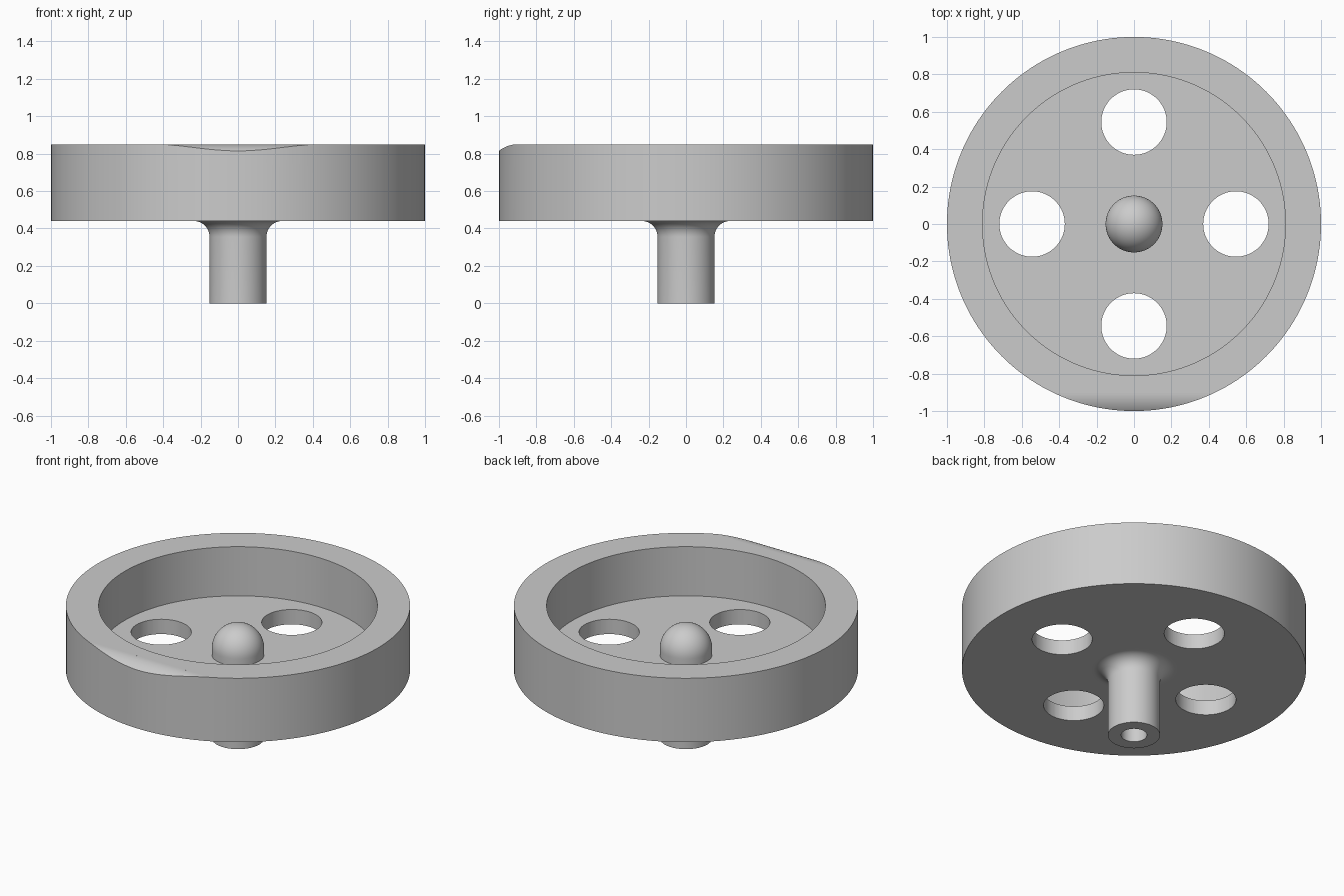
import bpy, bmesh, math
from mathutils import Matrix, Vector

old = bpy.data.objects.get("Cube")
if old:
    bpy.data.objects.remove(old, do_unlink=True)

SEGMENTS = 160
BASE, FLOOR, TOP = 0.44, 0.535, 0.85   # disc underside, cup floor, rim
STEM, BORE, CUP = 0.152, 0.075, 0.81   # radii
FILLET = 0.085
DOME_Z = 0.578

grey = bpy.data.materials.new("plain grey")
grey.use_nodes = True
colour = (0.6, 0.6, 0.6, 1)
grey.diffuse_color = colour
grey.node_tree.nodes["Principled BSDF"].inputs["Base Color"].default_value = colour


def arc(cx, cz, r, start, end, steps):
    """Points on an arc, angles in degrees."""
    angles = [math.radians(start + (end - start) * i / steps) for i in range(steps + 1)]
    return [(cx + r * math.cos(a), cz + r * math.sin(a)) for a in angles]


def finish(bm, name):
    bmesh.ops.recalc_face_normals(bm, faces=bm.faces)
    mesh = bpy.data.meshes.new(name)
    bm.to_mesh(mesh)
    bm.free()
    ob = bpy.data.objects.new(name, mesh)
    bpy.context.collection.objects.link(ob)
    mesh.materials.append(grey)
    return ob


def lathe(profile, name):
    bm = bmesh.new()
    verts = [bm.verts.new((r, 0, z)) for r, z in profile]
    edges = [bm.edges.new(pair) for pair in zip(verts, verts[1:])]
    bmesh.ops.spin(bm, geom=verts + edges, cent=(0, 0, 0), axis=(0, 0, 1),
                   angle=math.tau, steps=SEGMENTS, use_duplicate=False)
    bmesh.ops.remove_doubles(bm, verts=bm.verts, dist=0.0001)
    return finish(bm, name)


def cut(target, cutter):
    cutter.hide_render = True
    mod = target.modifiers.new("cut", 'BOOLEAN')
    mod.operation = 'DIFFERENCE'
    mod.solver = 'EXACT'
    mod.object = cutter
    bpy.context.view_layer.objects.active = target
    bpy.ops.object.modifier_apply(modifier=mod.name)
    bpy.data.objects.remove(cutter, do_unlink=True)


# Whole turned body: bored stem, filleted underside, cup and domed hub
profile = [(0, 0.4), (BORE, 0.4), (BORE, 0), (STEM, 0)]
profile += arc(STEM + FILLET, BASE - FILLET, FILLET, 180, 90, 12)
profile += [(0.26, BASE), (1, BASE), (1, TOP), (CUP, TOP), (CUP, FLOOR), (STEM, FLOOR)]
profile += arc(0, DOME_Z, STEM, 0, 90, 16)[:-1] + [(0, DOME_Z + STEM)]
wheel = lathe(profile, "handwheel")

# Four round holes through the cup floor
for i in range(4):
    bm = bmesh.new()
    a = i * math.pi / 2
    bmesh.ops.create_cone(bm, cap_ends=True, segments=64, radius1=0.175, radius2=0.175, depth=0.3,
                          matrix=Matrix.Translation((0.545 * math.cos(a), 0.545 * math.sin(a), 0.49)))
    cut(wheel, finish(bm, "hole_cutter"))

# Rounded-off front edge of the rim
bm = bmesh.new()
section = arc(-0.9, TOP - 0.16, 0.16, 91, 150, 20) + [(-1.2, 0.77), (-1.2, 1), (-0.9, 1)]
face = bm.faces.new([bm.verts.new((-0.7, y, z)) for y, z in section])
ext = bmesh.ops.extrude_face_region(bm, geom=[face])
moved = [v for v in ext["geom"] if isinstance(v, bmesh.types.BMVert)]
bmesh.ops.translate(bm, verts=moved, vec=Vector((1.4, 0, 0)))
cut(wheel, finish(bm, "rim_cutter"))

bpy.ops.object.select_all(action='DESELECT')
wheel.select_set(True)
bpy.context.view_layer.objects.active = wheel
bpy.ops.object.shade_smooth_by_angle(angle=math.radians(25))
